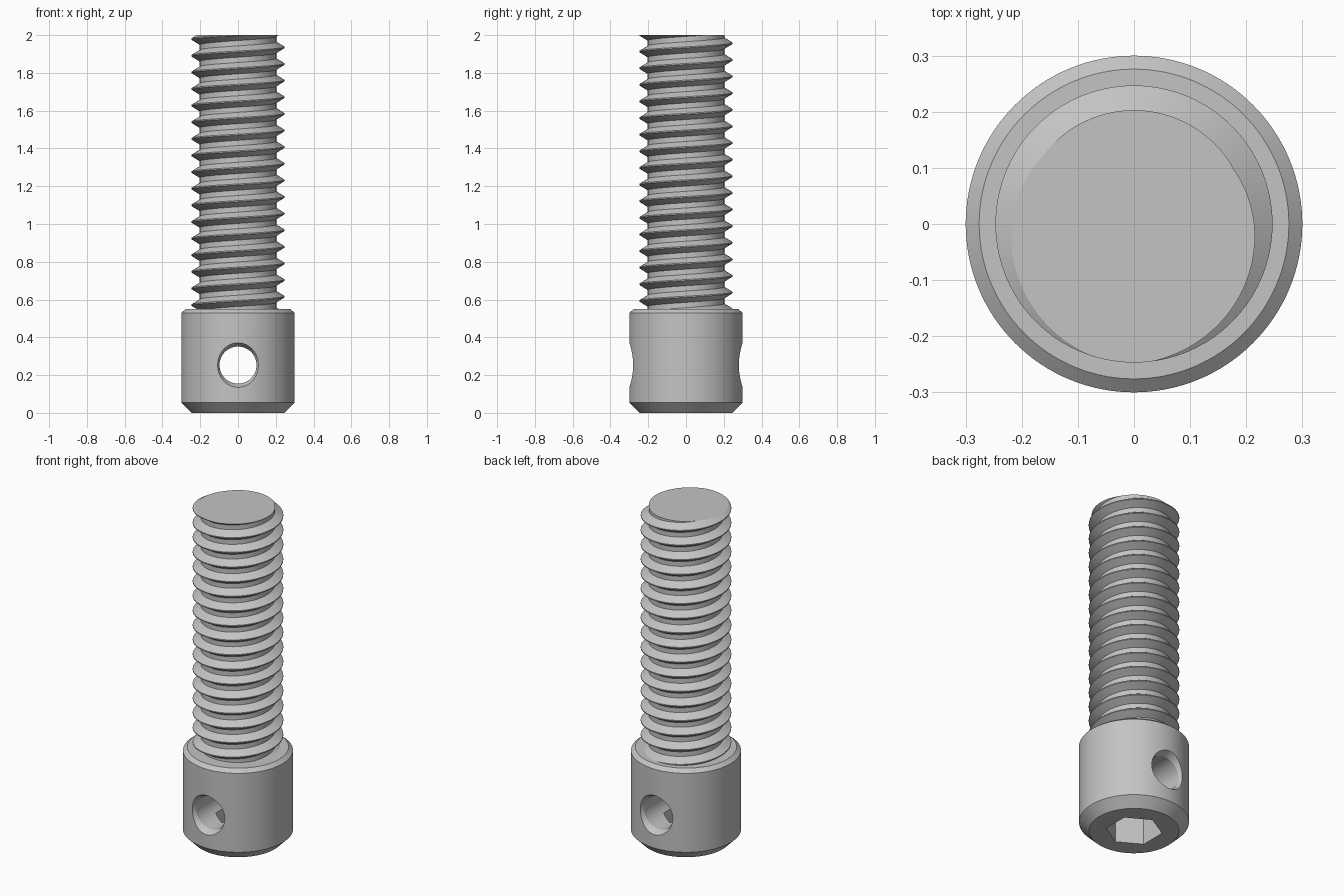
import bpy, bmesh, math
from mathutils import Matrix, Vector

if "Cube" in bpy.data.objects:
    bpy.data.objects.remove(bpy.data.objects["Cube"])

steel = bpy.data.materials.new("steel grey")
steel.use_nodes = True
COLOUR = (0.55, 0.55, 0.55, 1)
steel.diffuse_color = COLOUR
steel.node_tree.nodes["Principled BSDF"].inputs["Base Color"].default_value = COLOUR


def make_object(name, bm):
    bmesh.ops.recalc_face_normals(bm, faces=bm.faces)
    mesh = bpy.data.meshes.new(name)
    bm.to_mesh(mesh)
    bm.free()
    mesh.materials.append(steel)
    obj = bpy.data.objects.new(name, mesh)
    bpy.context.collection.objects.link(obj)
    return obj


def lathe(name, profile, sides, matrix=Matrix()):
    """Closed solid turned from (radius, height) pairs around z."""
    bm = bmesh.new()
    rings = []
    for r, z in profile:
        angles = [math.tau * i / sides for i in range(sides)]
        rings.append([bm.verts.new((r * math.cos(a), r * math.sin(a), z)) for a in angles])
    for low, high in zip(rings, rings[1:]):
        for i in range(sides):
            j = (i + 1) % sides
            bm.faces.new((low[i], low[j], high[j], high[i]))
    bm.faces.new(rings[0])
    bm.faces.new(rings[-1])
    bm.transform(matrix)
    return make_object(name, bm)


def cut(target, cutter):
    mod = target.modifiers.new(cutter.name, "BOOLEAN")
    mod.operation = "DIFFERENCE"
    mod.solver = "EXACT"
    mod.object = cutter
    bpy.context.view_layer.objects.active = target
    bpy.ops.object.modifier_apply(modifier=mod.name)
    bpy.data.objects.remove(cutter)


def smooth(obj):
    bpy.ops.object.select_all(action="DESELECT")
    obj.select_set(True)
    bpy.context.view_layer.objects.active = obj
    bpy.ops.object.shade_smooth_by_angle(angle=math.radians(25))


# Chamfered head
head = lathe("head", [(0.245, 0), (0.3, 0.055), (0.3, 0.53), (0.276, 0.55)], 128)

# Countersunk cross hole running front to back
HOLE_Z = 0.253
turn = Matrix.Translation((0, 0, HOLE_Z)) @ Matrix.Rotation(math.pi / 2, 4, "X")
cut(head, lathe("cross_hole_cutter",
                [(0.168, -0.4), (0.098, -0.26), (0.098, 0.26), (0.168, 0.4)], 64, turn))

# Hexagonal drive socket in the underside
hex_turn = Matrix.Rotation(math.radians(30), 4, "Z")
cut(head, lathe("socket_cutter", [(0.155, -0.1), (0.155, 0.18)], 6, hex_turn))
smooth(head)

# Threaded shank: one tooth profile swept along a right-hand helix
PITCH, ROOT, CREST = 0.088, 0.203, 0.247
STEPS, TURNS = 80, 19
BASE_Z, TOP_Z = 0.54, 2.0
CREST_Z = 1.935  # height of a crest on the +x side
start = CREST_Z - 17 * PITCH
tooth = [(ROOT, -PITCH / 2), (ROOT, -0.03), (CREST, -0.003),
         (CREST, 0.003), (ROOT, 0.03), (ROOT, PITCH / 2)]

bm = bmesh.new()
previous = None
for step in range(STEPS * TURNS + 1):
    a = math.tau * step / STEPS
    rise = start + PITCH * step / STEPS
    row = [bm.verts.new((r * math.cos(a), r * math.sin(a), rise + dz)) for r, dz in tooth]
    if previous:
        for k in range(len(tooth) - 1):
            bm.faces.new((previous[k], row[k], row[k + 1], previous[k + 1]))
    previous = row
bmesh.ops.remove_doubles(bm, verts=bm.verts, dist=0.0005)

# Trim the shank flat at both ends and cap it
for z, up in ((BASE_Z, -1), (TOP_Z, 1)):
    result = bmesh.ops.bisect_plane(
        bm, geom=bm.verts[:] + bm.edges[:] + bm.faces[:], dist=0.00001,
        plane_co=Vector((0, 0, z)), plane_no=Vector((0, 0, up)), clear_outer=True)
    rim = [e for e in result["geom_cut"] if isinstance(e, bmesh.types.BMEdge) and e.is_boundary]
    bmesh.ops.edgeloop_fill(bm, edges=rim)
smooth(make_object("threaded_shank", bm))
